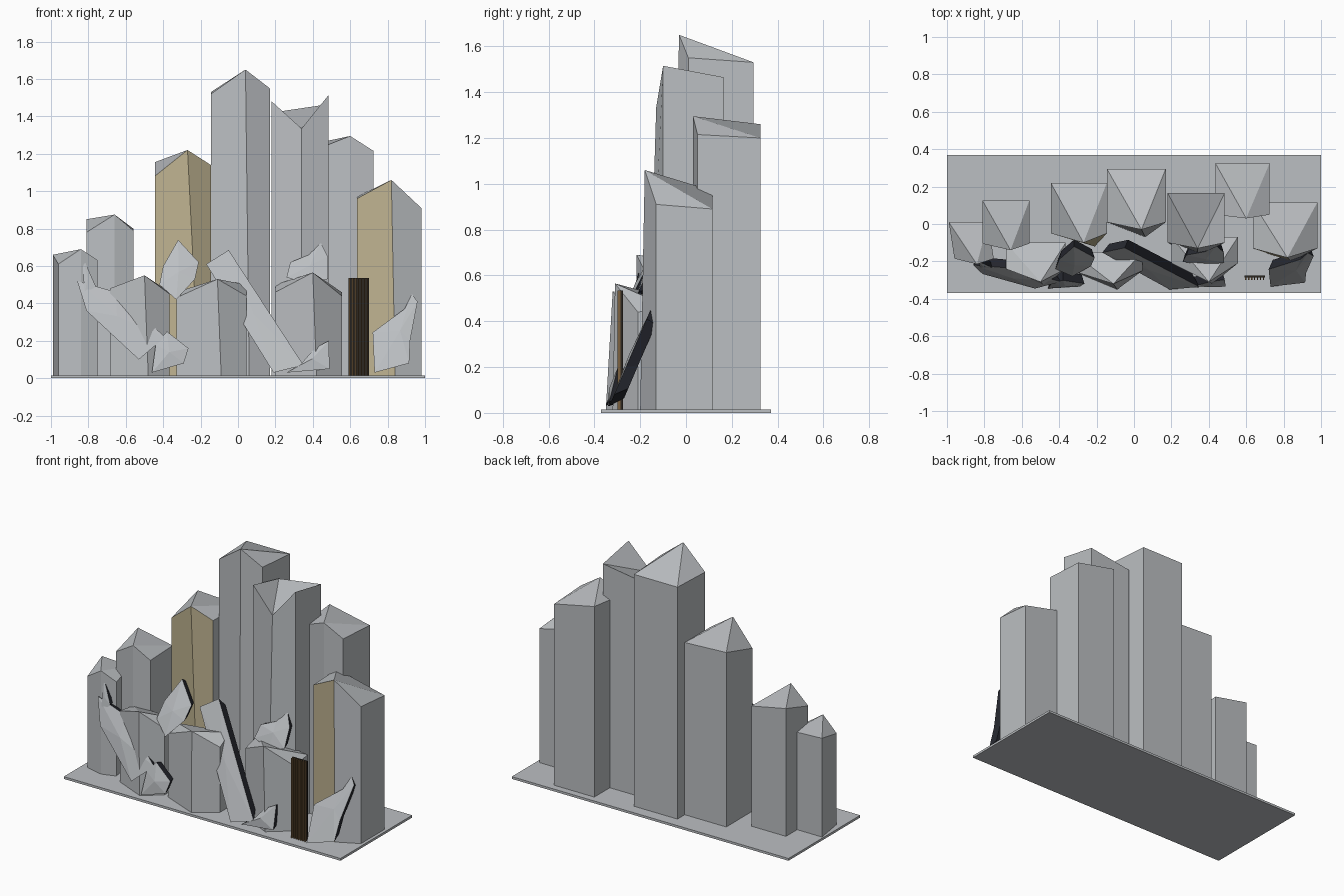
import bpy
import bmesh
from mathutils import Vector

old = bpy.data.objects.get("Cube")
if old:
    bpy.data.objects.remove(old, do_unlink=True)


def make_material(name, rgb):
    mat = bpy.data.materials.new(name)
    mat.use_nodes = True
    color = (*rgb, 1)
    mat.diffuse_color = color
    mat.node_tree.nodes["Principled BSDF"].inputs["Base Color"].default_value = color
    return mat


STONE = make_material("pale grey stone", (.5, .52, .54))
TAN = make_material("tan stone", (.52, .45, .28))
SHADE = make_material("dark slate", (.02, .022, .03))
WOOD = make_material("brown wood", (.2, .12, .05))
DARK_WOOD = make_material("dark wood", (.025, .02, .015))
GROUND = .015


def finish(name, bm, *materials):
    bmesh.ops.recalc_face_normals(bm, faces=bm.faces)
    mesh = bpy.data.meshes.new(name)
    bm.to_mesh(mesh)
    bm.free()
    for mat in materials:
        mesh.materials.append(mat)
    obj = bpy.data.objects.new(name, mesh)
    bpy.context.scene.collection.objects.link(obj)
    return obj


def box(name, low, high, mat):
    bm = bmesh.new()
    bmesh.ops.create_cube(bm, size=1)
    low, high = Vector(low), Vector(high)
    for v in bm.verts:
        v.co = (low + high) / 2 + v.co * (high - low)
    return finish(name, bm, mat)


def column(name, x, y, tip, heights, foot=(0, 0), back_shift=0, painted=()):
    """Five sided stone prism with a pointed front ridge; heights run
    back left, front left, front right, back right as seen from the front."""
    back_left, front_left, front_right, back_right = heights
    corners = [
        (x[0] + back_shift, y[1], back_left),
        (x[0], y[0], front_left),
        tip,
        (x[1], y[0], front_right),
        (x[1] + back_shift, y[1], back_right),
    ]
    bm = bmesh.new()
    top = [bm.verts.new(c) for c in corners]
    low = [bm.verts.new((c[0], c[1], GROUND)) for c in corners]
    # the ridge may lean as it falls
    low[2].co.x += foot[0]
    low[2].co.y += foot[1]
    count = len(corners)
    for i in range(count):
        j = (i + 1) % count
        face = bm.faces.new((low[i], low[j], top[j], top[i]))
        face.material_index = int(i in painted)
    bm.faces.new(low)
    # roof planes fan out from the tip
    for a, b in ((3, 4), (4, 0), (0, 1)):
        bm.faces.new((top[2], top[a], top[b]))
    finish(name, bm, STONE, TAN)


def shard(name, outline, foot_y, lean, depth=.05, bulge=.015):
    """Leaning crystal slab: faceted pale front, dark sides and back."""
    bm = bmesh.new()
    base = min(z for _, z in outline)

    def place(x, z, offset):
        return Vector((x, foot_y + lean * (z - base) + offset, z))

    front = [bm.verts.new(place(x, z, 0)) for x, z in outline]
    center = sum((v.co for v in front), Vector()) / len(front)
    peak = bm.verts.new(center - Vector((0, bulge, 0)))
    back = [bm.verts.new(center.lerp(v.co, .85) + Vector((0, depth, 0))) for v in front]
    for i in range(len(front)):
        j = (i + 1) % len(front)
        bm.faces.new((front[i], front[j], peak))
        bm.faces.new((front[j], front[i], back[i], back[j])).material_index = 1
    bm.faces.new(back).material_index = 1
    finish(name, bm, STONE, SHADE)


# Ground slab
box("base_slab", (-1, -.37, 0), (1, .37, GROUND), STONE)

# Tall columns
column("center_column", x=(-.145, .17), y=(.01, .295), tip=(.04, -.03, 1.65),
       heights=(1.53, 1.52, 1.55, 1.53), foot=(.02, -.04))
column("right_inner_column", x=(.18, .485), y=(-.1, .165), tip=(.34, -.13, 1.335),
       heights=(1.42, 1.48, 1.515, 1.465), foot=(0, -.04))
column("left_inner_column", x=(-.445, -.145), y=(-.05, .22), tip=(-.27, -.1, 1.22),
       heights=(1.155, 1.08, 1.14, 1.14), foot=(.06, -.02), painted=(1, 2))
column("right_back_column", x=(.435, .725), y=(.05, .325), tip=(.6, .03, 1.295),
       heights=(1.26, 1.23, 1.215, 1.2))
column("right_outer_column", x=(.635, .98), y=(-.13, .115), tip=(.82, -.18, 1.06),
       heights=(.97, .96, .91, .89), foot=(.02, -.02), painted=(1,))
column("left_outer_column", x=(-.81, -.56), y=(-.105, .125), tip=(-.66, -.14, .875),
       heights=(.85, .78, .79, .8))
column("left_end_column", x=(-.96, -.75), y=(-.185, .01), tip=(-.84, -.215, .69),
       heights=(.66, .61, .63, .65), back_shift=-.03)

# Low boulders along the front
column("left_boulder", x=(-.685, -.365), y=(-.24, -.1), tip=(-.5, -.31, .55),
       heights=(.46, .48, .45, .46), foot=(.02, -.02))
column("center_boulder", x=(-.33, .045), y=(-.25, -.15), tip=(-.11, -.32, .53),
       heights=(.46, .43, .44, .5), foot=(.02, -.03))
column("right_boulder", x=(.2, .555), y=(-.21, -.07), tip=(.4, -.31, .565),
       heights=(.5, .46, .44, .46), foot=(.02, -.01))

# Fallen crystal slabs
shard("left_slab", [(-.86, .52), (-.65, .46), (-.39, .22), (-.53, .1), (-.81, .36)],
      foot_y=-.345, lean=.3)
shard("left_spike", [(-.835, .66), (-.76, .49), (-.82, .45)], foot_y=-.24, lean=.2,
      depth=.03, bulge=.005)
shard("center_slab", [(-.17, .61), (-.05, .685), (.35, .07), (.19, .03)],
      foot_y=-.35, lean=.34, depth=.06, bulge=.005)
shard("upper_left_crystal",
      [(-.32, .74), (-.21, .62), (-.23, .53), (-.33, .42), (-.42, .5), (-.4, .6)],
      foot_y=-.28, lean=.5)
shard("upper_right_crystal",
      [(.26, .54), (.28, .62), (.38, .66), (.44, .73), (.48, .65), (.48, .53), (.38, .5)],
      foot_y=-.22, lean=.45)
shard("left_foot_crystal", [(-.46, .03), (-.29, .08), (-.265, .16), (-.38, .25), (-.44, .18)],
      foot_y=-.345, lean=.2)
shard("right_foot_crystal", [(.26, .03), (.49, .05), (.485, .2), (.41, .16), (.34, .08)],
      foot_y=-.34, lean=.25)
shard("right_end_crystal",
      [(.73, .03), (.915, .08), (.92, .2), (.96, .41), (.93, .45), (.89, .37), (.72, .245)],
      foot_y=-.335, lean=.43, bulge=.01)

# Slatted wooden door
left, right, slats = .59, .7, 7
box("door_panel", (left, -.285, GROUND), (right, -.275, .535), DARK_WOOD)
pitch = (right - left) / slats
for n in range(slats):
    start = left + pitch * (n + .3)
    box(f"door_slat_{n + 1}", (start, -.3, GROUND), (start + pitch * .4, -.285, .535), WOOD)
